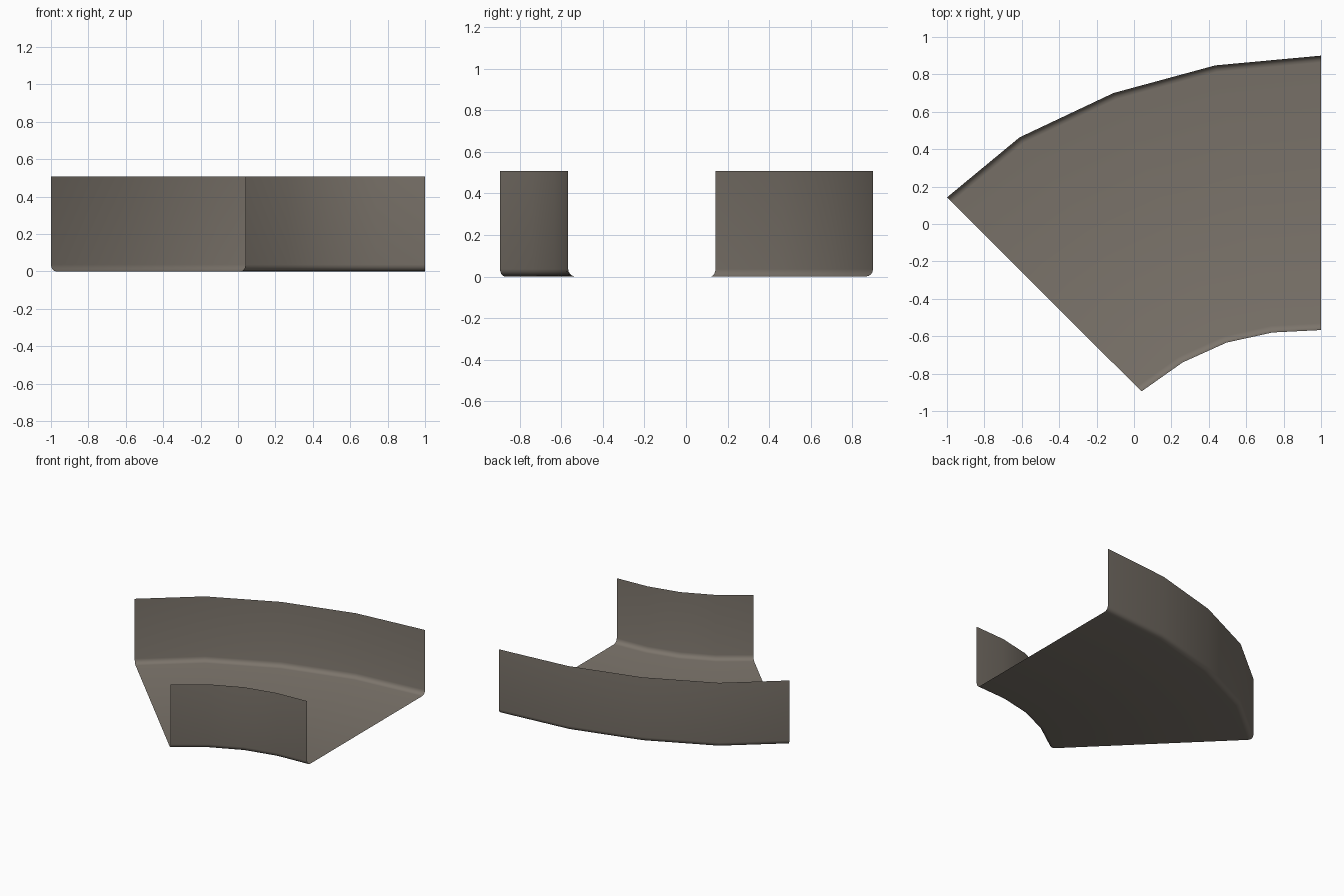
import bpy, bmesh, math
from mathutils import Vector

if "Cube" in bpy.data.objects:
    bpy.data.objects.remove(bpy.data.objects["Cube"])

HEIGHT, FILLET, STEPS = 0.508, 0.036, 4

# plan curves of the bend, from the straight end to the angled end
outer = [(1, .9), (.435, .848), (-.11, .70), (-.612, .463), (-1, .142)]
inner = [(1, -.567), (.74, -.58), (.495, -.634), (.26, -.74), (.04, -.895)]


def half_section(edge, inward):
    """Wall top, then rounded corner down to the floor."""
    pts = [edge + Vector((0, 0, HEIGHT))]
    for i in range(STEPS + 1):
        a = math.pi / 2 * i / STEPS
        pts.append(edge + inward * FILLET * (1 - math.cos(a))
                   + Vector((0, 0, FILLET * (1 - math.sin(a)))))
    return pts


# thin U-shaped sheet swept through the bend
bm = bmesh.new()
rows = []
for o, i in zip(outer, inner):
    o, i = Vector((*o, 0)), Vector((*i, 0))
    d = (o - i).normalized()
    section = half_section(i, d) + half_section(o, -d)[::-1]
    rows.append([bm.verts.new(p) for p in section])
for a, b in zip(rows, rows[1:]):
    for k in range(len(a) - 1):
        bm.faces.new((a[k], a[k + 1], b[k + 1], b[k]))
bm.normal_update()

mesh = bpy.data.meshes.new("tray_bend")
bm.to_mesh(mesh)
bm.free()
tray = bpy.data.objects.new("tray_bend", mesh)
bpy.context.collection.objects.link(tray)

# warm grey metal
mat = bpy.data.materials.new("warm grey metal")
mat.diffuse_color = (0.2, 0.175, 0.147, 1)
mat.use_nodes = True
mat.node_tree.nodes["Principled BSDF"].inputs["Base Color"].default_value = mat.diffuse_color
mesh.materials.append(mat)

bpy.context.view_layer.objects.active = tray
tray.select_set(True)
bpy.ops.object.shade_smooth_by_angle(angle=math.radians(40))
